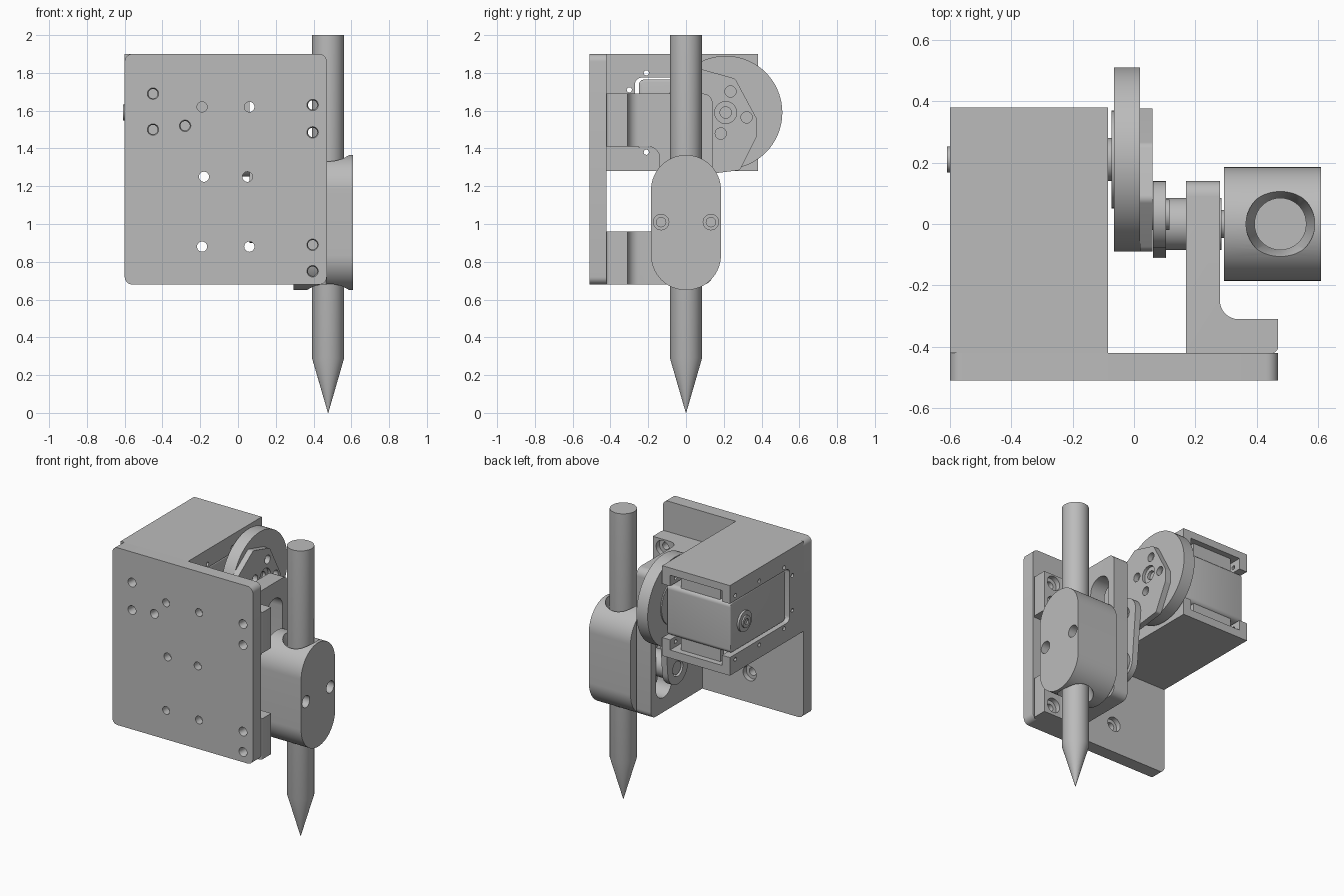
import bpy, bmesh, math
from mathutils import Vector

if "Cube" in bpy.data.objects:
    bpy.data.objects.remove(bpy.data.objects["Cube"])

gray = bpy.data.materials.new("plain_gray")
gray.diffuse_color = (0.5, 0.5, 0.5, 1)
gray.use_nodes = True
gray.node_tree.nodes["Principled BSDF"].inputs["Base Color"].default_value = gray.diffuse_color
ORDER = {'x': lambda p, d: (d, p[0], p[1]),   # profile in y, z
         'y': lambda p, d: (p[0], d, p[1]),   # profile in x, z
         'z': lambda p, d: (p[0], p[1], d)}   # profile in x, y


def loft(name, axis, sections):
    """Closed solid through (profile, depth) sections along an axis."""
    bm = bmesh.new()
    rings = [[bm.verts.new(ORDER[axis](p, d)) for p in pts] for pts, d in sections]
    n = len(rings[0])
    for a, b in zip(rings, rings[1:]):
        for i in range(n):
            bm.faces.new((a[i], a[(i + 1) % n], b[(i + 1) % n], b[i]))
    bm.faces.new(rings[0])
    bm.faces.new(rings[-1])
    bmesh.ops.recalc_face_normals(bm, faces=bm.faces)
    me = bpy.data.meshes.new(name)
    bm.to_mesh(me)
    bm.free()
    me.materials.append(gray)
    ob = bpy.data.objects.new(name, me)
    bpy.context.collection.objects.link(ob)
    return ob


def prism(name, axis, pts, a, b):
    return loft(name, axis, [(pts, a), (pts, b)])


def circle(u, v, r, n=40):
    return [(u + r * math.cos(2 * math.pi * i / n), v + r * math.sin(2 * math.pi * i / n)) for i in range(n)]


def cyl(name, axis, u, v, r, a, b, n=40):
    return prism(name, axis, circle(u, v, r, n), a, b)


def rounded(pts, radii, n=8):
    """Polygon with rounded corners (quadratic through near-circular arcs)."""
    out = []
    for i, p in enumerate(pts):
        r = radii[i] if isinstance(radii, (list, tuple)) else radii
        p = Vector(p)
        if r == 0:
            out.append(p)
            continue
        d0 = (Vector(pts[i - 1]) - p).normalized()
        d1 = (Vector(pts[(i + 1) % len(pts)]) - p).normalized()
        half = d0.angle(d1) / 2
        c = p + (d0 + d1).normalized() * (r / math.sin(half))
        t = r / math.tan(half)
        s, e = p + d0 * t - c, p + d1 * t - c
        ang = s.angle_signed(e)
        for k in range(n + 1):
            th = -ang * k / n
            out.append(c + Vector((s.x * math.cos(th) - s.y * math.sin(th),
                                   s.x * math.sin(th) + s.y * math.cos(th))))
    return [(q[0], q[1]) for q in out]


def rect(u0, u1, v0, v1, r=0):
    return rounded([(u0, v0), (u1, v0), (u1, v1), (u0, v1)], r)


def boolean(ob, cutters, op='DIFFERENCE'):
    for c in cutters:
        m = ob.modifiers.new("cut", 'BOOLEAN')
        m.object, m.operation, m.solver = c, op, 'EXACT'
        bpy.context.view_layer.objects.active = ob
        bpy.ops.object.modifier_apply(modifier=m.name)
        bpy.data.objects.remove(c)


def soften(ob, width):
    m = ob.modifiers.new("soft", 'BEVEL')
    m.width, m.segments, m.angle_limit = width, 3, math.radians(40)
    bpy.context.view_layer.objects.active = ob
    bpy.ops.object.modifier_apply(modifier=m.name)


# front mounting plate with counterbored and countersunk holes
plate = prism("mounting_plate", 'y', rect(-0.6, 0.47, 0.68, 1.90, 0.04), -0.51, -0.42)
cuts = []
for x, z in [(-.19, 1.62), (.06, 1.62), (-.18, 1.25), (.05, 1.25), (-.19, .88), (.06, .88)]:
    cuts += [cyl("hole", 'y', x, z, .027, -.6, -.3, 24), cyl("bore", 'y', x, z, .05, -.455, -.3, 24)]
flange_z = (1.63, 1.485, .89, .75)
for x, z in [(-.45, 1.69), (-.45, 1.5), (-.28, 1.52)] + [(.395, z) for z in flange_z]:
    cuts.append(loft("hole", 'y', [(circle(x, z, .034, 24), -.52), (circle(x, z, .025, 24), -.495),
                                   (circle(x, z, .025, 24), -.40)]))
boolean(plate, cuts)

# motor housing: box open at the back, windows on both sides
housing = prism("motor_housing", 'x', rect(-.42, .38, 1.28, 1.90), -.6, -.085)
cuts = [prism("cavity", 'x', rect(-.27, .5, 1.335, 1.85), -.54, -.145),
        prism("window", 'x', rect(-.27, .5, 1.405, 1.775, .035), -.7, 0)]
for y, z in [(-.30, 1.71), (-.30, 1.47), (-.21, 1.80), (-.21, 1.38), (.06, 1.81), (.06, 1.37),
             (.32, 1.81), (.32, 1.37)]:
    cuts.append(cyl("hole", 'x', y, z, .014, -.7, 0, 12))
boolean(housing, cuts)

# motor body, end caps, output boss
motor = prism("motor_body", 'x', rect(-.25, .355, 1.415, 1.765, .03), -.585, -.10)
soften(motor, .012)
for z in (1.375, 1.805):
    prism("motor_tab", 'x', rect(.30, .34, z - .045, z + .045), -.50, -.20)
cyl("motor_rear_boss", 'x', .21, 1.59, .07, -.60, -.58)
stub = cyl("motor_rear_stub", 'x', .21, 1.59, .042, -.61, -.58)
boolean(stub, [cyl("hole", 'x', .21, 1.59, .02, -.63, -.59, 20)])
cyl("motor_shaft", 'x', .21, 1.59, .07, -.11, -.06)
cyl("motor_horn", 'x', .21, 1.59, .16, -.073, -.06)

# drive disc and crank plate with bolt circle
disc = cyl("drive_disc", 'x', .21, 1.59, .30, -.065, .02, 72)
crank = prism("crank_plate", 'x', rounded([(-.09, 1.70), (.08, 1.82), (.26, 1.77), (.376, 1.555), (.376, 1.465),
                                           (.285, 1.285), (.0, 1.25), (-.09, 1.34)],
                                          [.04, .03, .03, .02, .02, .02, .05, .05]), .02, .06)
cuts = [cyl("center", 'x', .21, 1.59, .058, .04, .1), cyl("center_deep", 'x', .21, 1.59, .03, 0, .1)]
for k in range(4):
    a = math.radians(-13 + 90 * k)
    y, z = .21 + .114 * math.cos(a), 1.59 + .114 * math.sin(a)
    cuts.append(cyl("hole", 'x', y, z, .03, .025, .1, 20))
boolean(crank, cuts)

# connecting link between crank pin and slider pin
UP, LOW = (.03, 1.36), (0, 1.01)
link_pts = []
for (cy, cz), start in ((UP, 0), (LOW, 180)):
    for k in range(17):
        a = math.radians(start + 180 * k / 16)
        link_pts.append((cy + .11 * math.cos(a), cz + .11 * math.sin(a)))
link = prism("connecting_link", 'x', link_pts, .062, .105)
boolean(link, [cyl("hole", 'x', *LOW, .055, 0, .2)])
cyl("crank_pin", 'x', *UP, .05, .05, .115)
cyl("slider_roller", 'x', *LOW, .085, .10, .285)
cyl("slider_pin", 'x', *LOW, .045, .07, .30)

# guide bracket: slotted plate with two bolted feet
guide = prism("guide_bracket", 'z', rounded([(.17, -.42), (.47, -.42), (.47, -.31), (.28, -.31), (.28, .14), (.17, .14)],
                                            [0, .02, 0, .06, 0, 0]), .68, 1.69)
cuts = [prism("window", 'x', rect(-.6, -.14, .96, 1.41, [0, .06, .06, 0]), 0, .6),
        prism("slot", 'x', rect(-.086, .086, .78, 1.58, .085), 0, .4)]
# trims that round the outer corners of the plate
for zc, s in ((1.69, 1), (.68, -1)):
    arc = [(.09 + .05 * math.sin(a), zc - s * .05 + s * .05 * math.cos(a))
           for a in [math.pi / 2 * k / 8 for k in range(9)]]
    cuts.append(prism("corner", 'x', arc + [(.2, zc - s * .05), (.2, zc + s * .05), (.09, zc + s * .05)], 0, .6))
for z in flange_z:
    cuts += [cyl("hole", 'y', .395, z, .025, -.6, -.2, 24), cyl("bore", 'y', .395, z, .05, -.345, -.2, 24)]
boolean(guide, cuts)

# pen holder block, stadium shaped, with flared pen bore and two screws holes
holder = prism("pen_holder", 'x', rounded([(-.185, .65), (.185, .65), (.185, 1.365), (-.185, 1.365)], .1849, 20), .293, .61)
PX = .477
cuts = [loft("bore", 'z', [(circle(PX, 0, r), z) for r, z in
                           ((.112, .6), (.112, .67), (.083, .74), (.083, 1.28), (.112, 1.345), (.112, 1.45))])]
for y in (-.132, .132):
    cuts += [cyl("hole", 'x', y, 1.01, .041, .50, .7, 24), cyl("hole_deep", 'x', y, 1.01, .025, .40, .7, 24)]
boolean(holder, cuts)

# pen with pointed tip
loft("pen", 'z', [(circle(PX, 0, .001), 0), (circle(PX, 0, .085), .29), (circle(PX, 0, .085), 2.0)])

bpy.ops.object.select_all(action='SELECT')
bpy.context.view_layer.objects.active = plate
bpy.ops.object.shade_smooth_by_angle(angle=math.radians(30))
